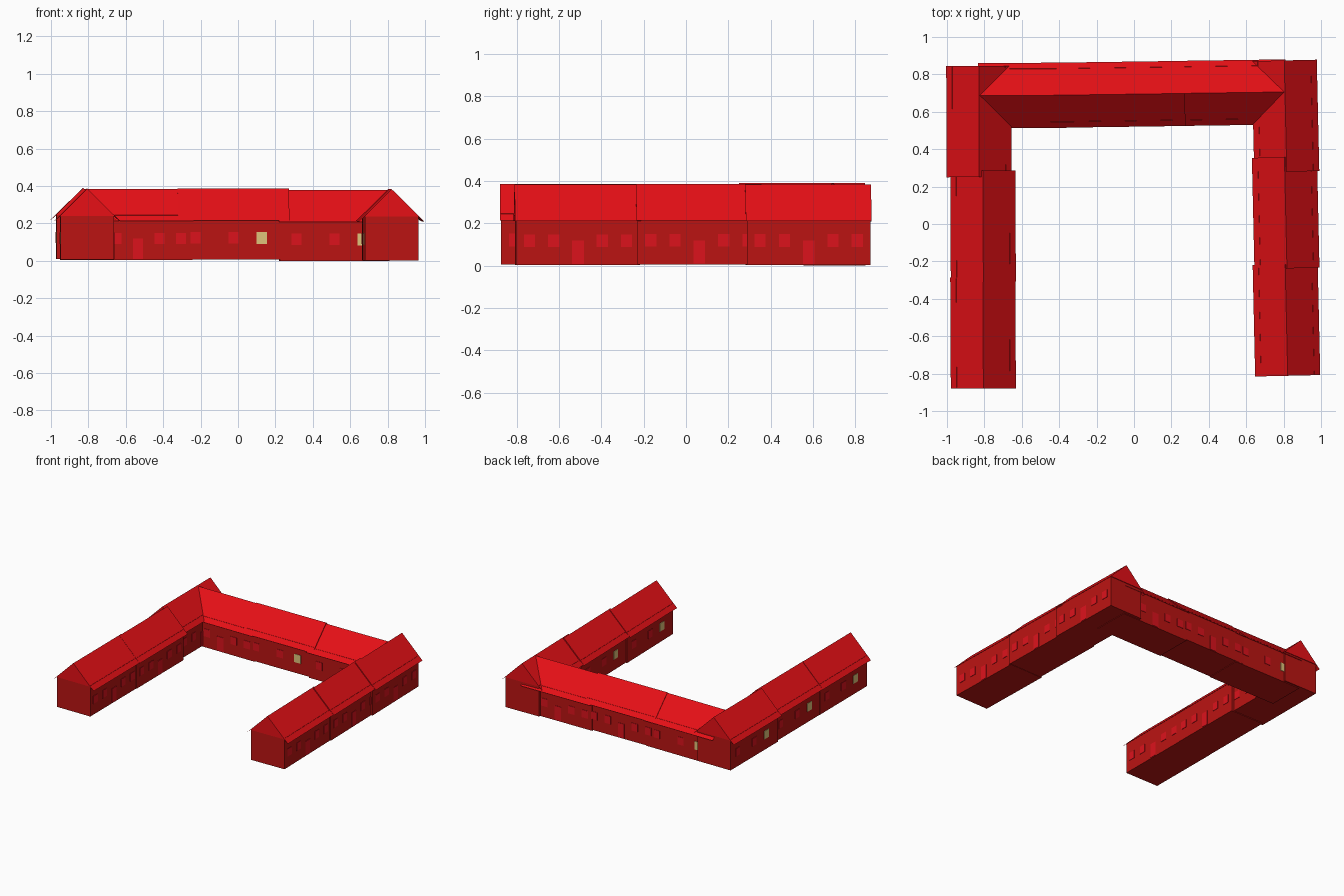
import bpy, bmesh
from math import radians
from mathutils import Matrix

if "Cube" in bpy.data.objects:
    bpy.data.objects.remove(bpy.data.objects["Cube"])


def material(name, r, g, b):
    m = bpy.data.materials.new(name)
    m.diffuse_color = (r, g, b, 1)
    m.use_nodes = True
    m.node_tree.nodes["Principled BSDF"].inputs["Base Color"].default_value = m.diffuse_color
    return m


WALL = material("wall_red", 0.5, 0.007, 0.006)
ROOF = material("roof_red", 0.8, 0.005, 0.008)
PANE = material("trim_red", 0.72, 0.006, 0.012)
LIT = material("lit_window", 0.75, 0.55, 0.2)

LENGTH, WIDTH = 0.595, 0.285


def finish(name, bm, mat, frame):
    bmesh.ops.recalc_face_normals(bm, faces=bm.faces)
    me = bpy.data.meshes.new(name)
    bm.to_mesh(me)
    bm.free()
    me.materials.append(mat)
    ob = bpy.data.objects.new(name, me)
    ob.matrix_world = frame
    bpy.context.collection.objects.link(ob)


def extrude_profile(name, profile, mat, frame, length):
    # closed cross-section in the y-z plane, extruded along local x
    bm = bmesh.new()
    face = bm.faces.new([bm.verts.new((-length / 2, y, z)) for y, z in profile])
    new = bmesh.ops.extrude_face_region(bm, geom=[face])["geom"]
    bmesh.ops.translate(bm, vec=(length, 0, 0),
                        verts=[v for v in new if isinstance(v, bmesh.types.BMVert)])
    finish(name, bm, mat, frame)


def boxes(name, items, mat, frame):
    bm = bmesh.new()
    for center, size in items:
        m = Matrix.Translation(center) @ Matrix.Diagonal((*size, 1))
        bmesh.ops.create_cube(bm, size=1, matrix=m)
    finish(name, bm, mat, frame)


def house(tag, x, y, z, angle):
    # one row house: door side faces local -y
    frame = Matrix.Translation((x, y, z)) @ Matrix.Rotation(radians(angle), 4, 'Z')
    h = WIDTH / 2
    extrude_profile("walls_" + tag, [(-h, 0), (h, 0), (h, 0.24), (-h, 0.24)],
                    WALL, frame, LENGTH - 0.01)
    # gable roof with thin overhanging eaves
    extrude_profile("roof_" + tag,
                    [(-0.174, 0.208), (0, 0.38), (0.174, 0.208),
                     (h, 0.235), (-h, 0.235)], ROOF, frame, LENGTH)
    win = (0.053, 0.006, 0.06)
    boxes("windows_" + tag,
          [((u, -h, 0.115), win) for u in (-0.23, -0.115, 0.115, 0.23)]
          + [((u, h, 0.115), win) for u in (0, 0.205)], PANE, frame)
    boxes("door_" + tag, [((0, -h, 0.06), (0.055, 0.006, 0.11))], PANE, frame)
    boxes("lit_window_" + tag, [((-0.15, h, 0.115), (0.056, 0.006, 0.064))], LIT, frame)


# left wing, doors to the courtyard
house("left_front", -0.807, -0.582, 0.006, 90.3)
house("left_middle", -0.807, -0.012, 0.005, 90.3)
house("left_back", -0.829, 0.548, 0.01, 90.2)
# right wing, doors to the outside
house("right_front", 0.815, -0.514, 0.003, 91.3)
house("right_middle", 0.811, 0.06, 0.005, 91.3)
house("right_back", 0.81, 0.577, 0.004, 91.3)
# back wing, first house turned around
house("back_left", -0.535, 0.688, 0.004, 0.2)
house("back_middle", -0.025, 0.694, 0.008, 180.8)
house("back_right", 0.515, 0.702, 0.0, 180.8)
